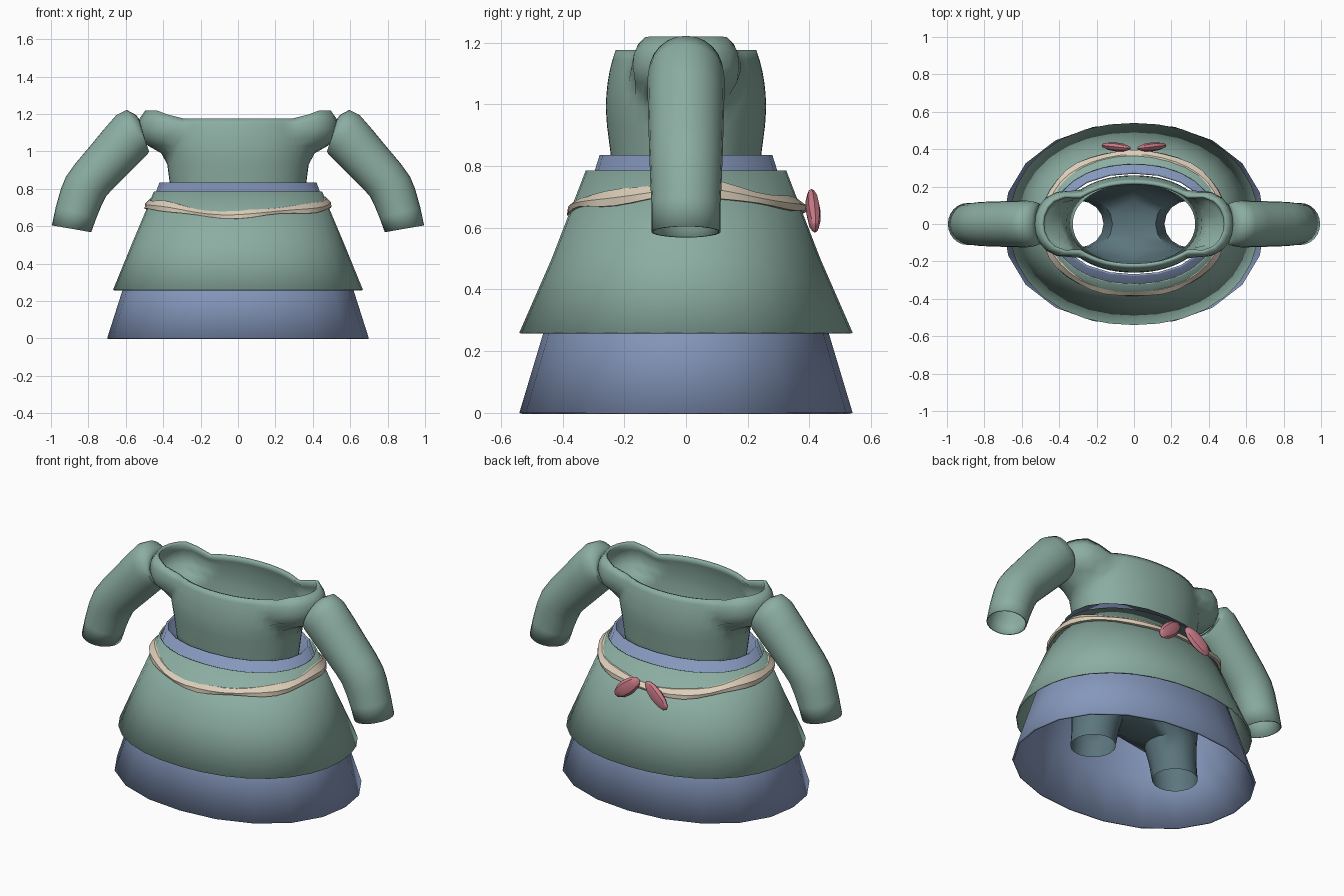
import bpy, bmesh, math
from math import sin, cos, pi
from mathutils import Vector, Matrix

if "Cube" in bpy.data.objects:
    bpy.data.objects.remove(bpy.data.objects["Cube"])


def material(name, rgb):
    m = bpy.data.materials.new(name)
    m.diffuse_color = (*rgb, 1)
    m.use_nodes = True
    m.node_tree.nodes["Principled BSDF"].inputs["Base Color"].default_value = m.diffuse_color
    return m


GREEN = material("sage_green", (0.26, 0.42, 0.36))
BLUE = material("dusty_blue", (0.235, 0.31, 0.50))
CREAM = material("cream", (0.72, 0.62, 0.49))
PINK = material("rose_pink", (0.60, 0.20, 0.25))
TEAL = material("dark_teal", (0.105, 0.18, 0.205))


def finish(name, bm, mat, angle=40, thickness=0):
    bmesh.ops.recalc_face_normals(bm, faces=bm.faces)
    me = bpy.data.meshes.new(name)
    bm.to_mesh(me)
    bm.free()
    me.materials.append(mat)
    ob = bpy.data.objects.new(name, me)
    bpy.context.collection.objects.link(ob)
    bpy.ops.object.select_all(action='DESELECT')
    ob.select_set(True)
    bpy.context.view_layer.objects.active = ob
    bpy.ops.object.shade_smooth_by_angle(angle=math.radians(angle))
    if thickness:
        s = ob.modifiers.new("cloth_thickness", 'SOLIDIFY')
        s.thickness = thickness
        s.offset = -1
    return ob


def bridge(bm, a, b):
    n = len(a)
    for i in range(n):
        j = (i + 1) % n
        bm.faces.new((a[i], a[j], b[j], b[i]))


def loft(rings, closed=False):
    bm = bmesh.new()
    loops = [[bm.verts.new(p) for p in r] for r in rings]
    for a, b in zip(loops, loops[1:]):
        bridge(bm, a, b)
    if closed:
        bridge(bm, loops[-1], loops[0])
    return bm


def oval(rx, ry, z, n, power=2.15):
    pts = []
    for i in range(n):
        t = 2 * pi * i / n - pi / 2
        c, s = cos(t), sin(t)
        k = (abs(c) ** power + abs(s) ** power) ** (-1 / power)
        pts.append(Vector((rx * c * k, ry * s * k, z)))
    return pts


# Layered skirts
finish("underskirt", loft([oval(.70, .54, 0, 20), oval(.617, .462, .26, 20),
                           oval(.42, .28, .835, 20)]), BLUE, 40, .012)
finish("overskirt", loft([oval(.668, .54, .26, 32), oval(.57, .435, .50, 32),
                          oval(.45, .325, .785, 32)]), GREEN, 40, .008)


# Bodice: oval tube with a rounded lobe at each shoulder and an open neckline
def bodice_ring(z, rx, ry, lobe_x, lobe_y, lift, n=64):
    pts = []
    for i in range(n):
        t = 2 * pi * i / n
        c, s = cos(t), sin(t)
        r = ((abs(c) / rx) ** 2.1 + (abs(s) / ry) ** 2.1) ** (-1 / 2.1)
        if lobe_x:
            x0, a = .36, lobe_x - .36
            A = (c / a) ** 2 + (s / lobe_y) ** 2
            B = abs(c) * x0 / a ** 2
            D = B * B - A * (x0 * x0 / a ** 2 - 1)
            if D > 0:
                r = max(r, (B + math.sqrt(D)) / A)
        k = min(1, max(0, (abs(r * c) - .30) / .15))
        pts.append((r * c, r * s, z + lift * k * k * (3 - 2 * k)))
    return pts


bodice_rows = [(.68, .345, .23, 0, 0, 0), (.83, .365, .243, 0, 0, 0),
               (.93, .378, .256, 0, 0, 0), (.99, .39, .26, .41, .06, 0),
               (1.03, .395, .258, .48, .13, 0), (1.07, .395, .254, .52, .17, 0),
               (1.11, .39, .247, .537, .18, .01), (1.145, .385, .238, .53, .175, .025),
               (1.175, .375, .228, .495, .155, .045)]
finish("bodice", loft([bodice_ring(*r) for r in bodice_rows]), GREEN, 60, .018)

# Sleeves: each row gives the outer and inner edge points and the depth radius
sleeve_rows = [(.52, 1.16, .49, 1.03, .085), (.545, 1.195, .475, 1.00, .11),
               (.595, 1.222, .48, .99, .12), (.65, 1.195, .50, .97, .125),
               (.72, 1.115, .555, .915, .124), (.79, 1.03, .61, .86, .122),
               (.87, .935, .67, .80, .12), (.92, .865, .705, .76, .118),
               (.947, .80, .728, .715, .116), (.975, .70, .757, .645, .112),
               (.995, .605, .785, .568, .112)]


def sleeve(name, side):
    rings = []
    for ox, oz, ix, iz, ry in sleeve_rows:
        o, q = Vector((ox, 0, oz)), Vector((ix, 0, iz))
        mid, half = (o + q) / 2, (o - q) / 2
        ring = []
        for i in range(24):
            t = 2 * pi * i / 24
            p = mid + half * cos(t) + Vector((0, ry * sin(t), 0))
            ring.append((p.x * side, p.y, p.z))
        rings.append(ring)
    finish(name, loft(rings), GREEN, 60, .006)


sleeve("sleeve_right", 1)
sleeve("sleeve_left", -1)

# Shorts: hip tube that splits into two open legs
bm = bmesh.new()
N = 32
hips = [[bm.verts.new(p) for p in oval(rx, ry, z, N)]
        for z, rx, ry in ((.72, .35, .225), (.55, .39, .235), (.42, .41, .22), (.34, .41, .19))]
for a, b in zip(hips, hips[1:]):
    bridge(bm, a, b)
last = hips[-1]
crotch = [bm.verts.new((0, y, z)) for y, z in ((.13, .27), (.06, .235), (0, .225), (-.06, .235), (-.13, .27))]
for side in (1, -1):
    outer = [last[(side * i) % N] for i in range(N // 2 + 1)]
    loop = outer + crotch
    n_out, n_in = len(outer), len(crotch)
    angles = [-pi / 2 - .35 + (pi + .7) * i / (n_out - 1) for i in range(n_out)]
    angles += [pi / 2 + .35 + (pi - .7) * (i + 1) / (n_in + 1) for i in range(n_in)]
    for cx, z, r in ((.255, .24, .14), (.27, .15, .127), (.285, .05, .122)):
        ring = [bm.verts.new((side * (cx + r * cos(t)), r * sin(t), z)) for t in angles]
        bridge(bm, loop, ring)
        loop = ring
finish("shorts", bm, TEAL, 60)

# Sash: folded band resting on the overskirt, dipping at front and back
rings = []
S = 40
for i in range(S):
    t = 2 * pi * i / S
    dip = sin(t) ** 2
    zc = .722 - .057 * dip + .006 * sin(5 * t + 1)
    h = .027 - .008 * dip + .005 * sin(7 * t)
    k = (abs(cos(t)) ** 2.15 + dip ** 1.075) ** (-1 / 2.15)
    ring = []
    for dr, dz in ((-.018, -h), (.012, -h * .9), (.02 + .004 * sin(9 * t), 0), (.004, h), (-.022, h)):
        slope = -.37 * dz
        ring.append(((.478 + dr + slope + .005 * dip) * k * cos(t),
                     (.368 + dr + slope + (.005 if sin(t) > 0 else -.002)) * k * sin(t), zc + dz))
    rings.append(ring)
finish("sash", loft(rings, closed=True), CREAM, 25)

# Bow: two drooping faceted lobes at the back
for side, label in ((1, "right"), (-1, "left")):
    bm = bmesh.new()
    bmesh.ops.create_uvsphere(bm, u_segments=8, v_segments=6, radius=1)
    turn = Matrix.Rotation(side * math.radians(40), 4, 'Y')
    yaw = Matrix.Rotation(side * math.radians(6), 4, 'Z')
    place = Matrix.Translation((side * .095, .412, .655))
    long_x = Matrix.Rotation(pi / 2, 4, 'Y')
    size = Matrix.Diagonal((.097, .024, .044, 1))
    bmesh.ops.transform(bm, matrix=place @ yaw @ turn @ size @ long_x, verts=bm.verts)
    finish("bow_" + label, bm, PINK, 30)
